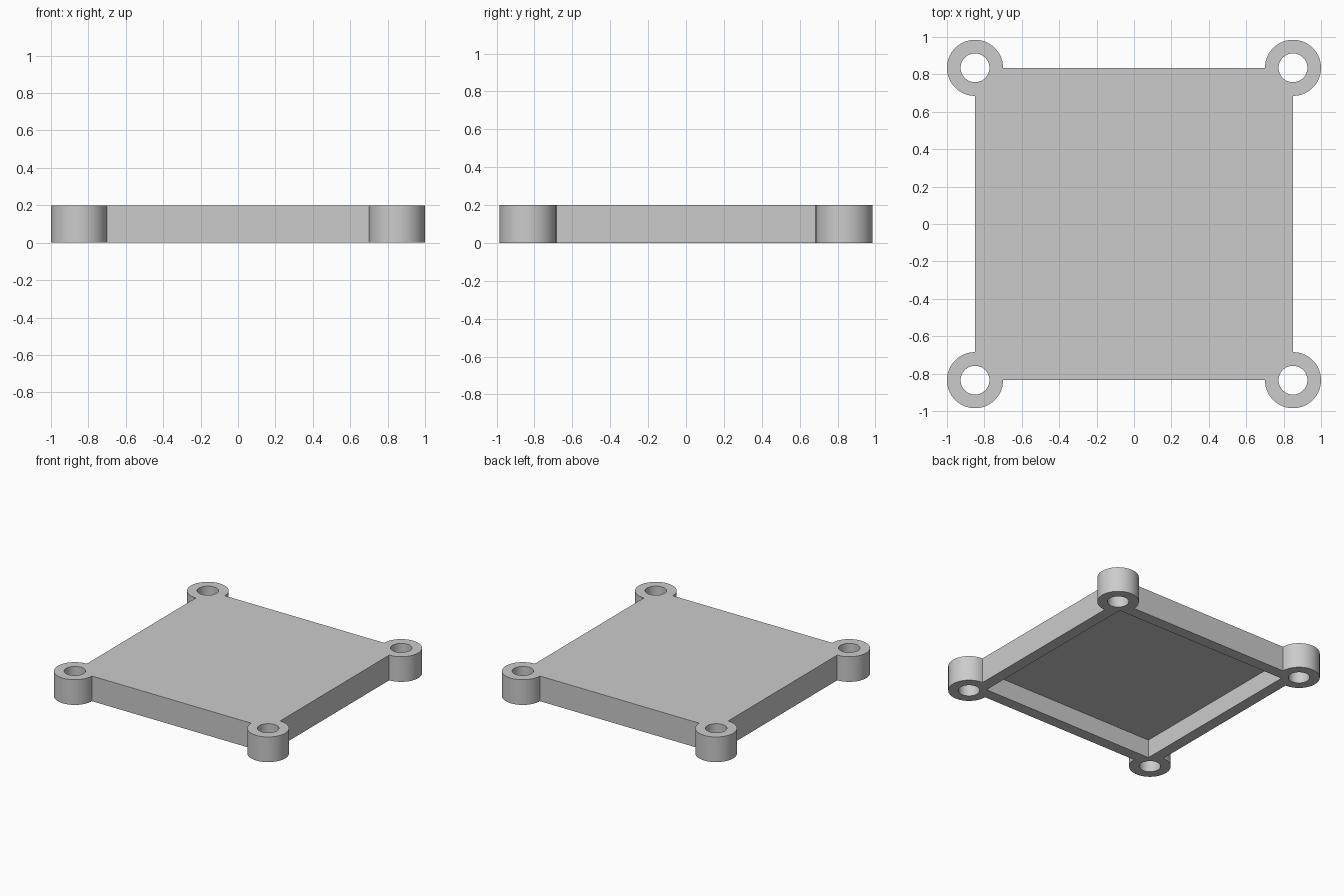
import bpy
import math

if "Cube" in bpy.data.objects:
    bpy.data.objects.remove(bpy.data.objects["Cube"], do_unlink=True)

HALF_X, HALF_Y, HEIGHT = 0.85, 0.835, 0.2
WALL, DEPTH = 0.09, 0.145
BOSS_R, HOLE_R = 0.15, 0.077

grey = bpy.data.materials.new("light grey")
grey.use_nodes = True
grey.diffuse_color = (0.6, 0.6, 0.6, 1)
grey.node_tree.nodes["Principled BSDF"].inputs["Base Color"].default_value = grey.diffuse_color


def box(name, half_x, half_y, z0, z1):
    bpy.ops.mesh.primitive_cube_add(size=1, location=(0, 0, (z0 + z1) / 2))
    obj = bpy.context.object
    obj.name = name
    obj.scale = (2 * half_x, 2 * half_y, z1 - z0)
    bpy.ops.object.transform_apply(location=True, scale=True)
    return obj


def cylinder(name, radius, x, y, z0, z1):
    bpy.ops.mesh.primitive_cylinder_add(vertices=64, radius=radius, depth=z1 - z0,
                                        location=(x, y, (z0 + z1) / 2))
    obj = bpy.context.object
    obj.name = name
    return obj


def combine(target, tool, operation):
    """Apply a boolean and discard the tool object."""
    mod = target.modifiers.new("boolean", "BOOLEAN")
    mod.operation, mod.solver, mod.object = operation, "EXACT", tool
    bpy.context.view_layer.objects.active = target
    bpy.ops.object.modifier_apply(modifier=mod.name)
    bpy.data.objects.remove(tool, do_unlink=True)


# Plate with a round boss on each corner
cover = box("cover_plate", HALF_X, HALF_Y, 0, HEIGHT)
corners = [(sx * HALF_X, sy * HALF_Y) for sx in (-1, 1) for sy in (-1, 1)]
for x, y in corners:
    combine(cover, cylinder("corner_boss", BOSS_R, x, y, 0, HEIGHT), "UNION")

# Screw holes through the bosses
for x, y in corners:
    combine(cover, cylinder("screw_hole", HOLE_R, x, y, -0.1, HEIGHT + 0.1), "DIFFERENCE")

# Hollow underside
combine(cover, box("pocket", HALF_X - WALL, HALF_Y - WALL, -0.1, DEPTH), "DIFFERENCE")

cover.data.materials.clear()
cover.data.materials.append(grey)
bpy.ops.object.select_all(action="DESELECT")
cover.select_set(True)
bpy.context.view_layer.objects.active = cover
bpy.ops.object.shade_smooth_by_angle(angle=math.radians(30))
